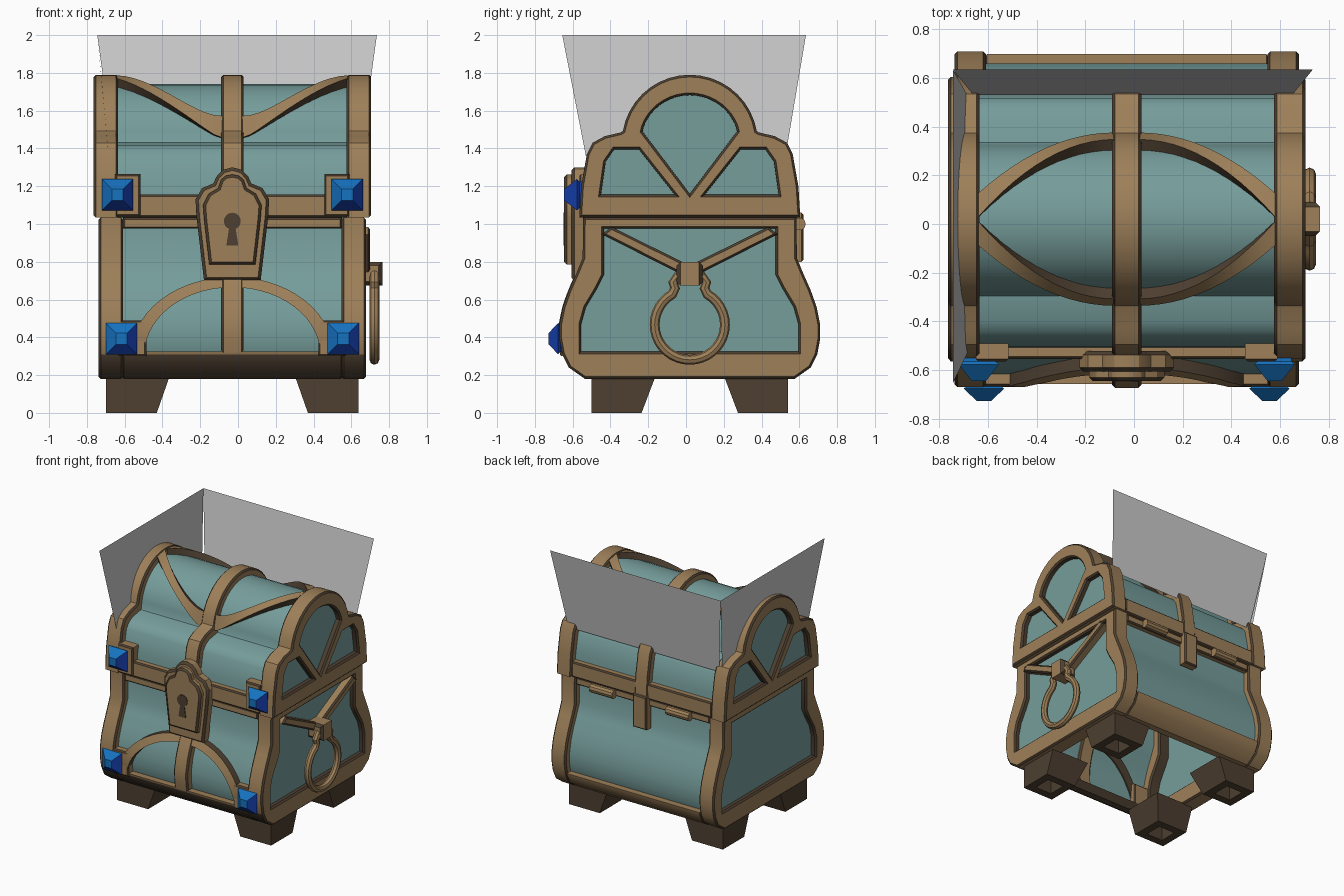
import bpy, bmesh, math
from mathutils import Matrix, Vector
from mathutils.geometry import intersect_point_line

if "Cube" in bpy.data.objects:
    bpy.data.objects.remove(bpy.data.objects["Cube"])

XC, YC = -0.03, 0.02          # chest centre


def material(name, rgb):
    m = bpy.data.materials.new(name)
    m.diffuse_color = (*rgb, 1)
    m.use_nodes = True
    m.node_tree.nodes["Principled BSDF"].inputs["Base Color"].default_value = m.diffuse_color
    return m


TEAL = material("teal panel", (0.18, 0.34, 0.33))
BROWN = material("brown trim", (0.34, 0.215, 0.10))
DARK = material("dark brown", (0.075, 0.05, 0.03))
LIGHT_BLUE = material("light blue", (0.008, 0.17, 0.53))
DEEP_BLUE = material("deep blue", (0.008, 0.05, 0.42))
GREY = material("grey sheet", (0.6, 0.6, 0.6))

SIDE = Matrix(((0, 0, 1), (1, 0, 0), (0, 1, 0)))     # drawn in y,z and thick in x
FRONT = Matrix(((1, 0, 0), (0, 0, -1), (0, 1, 0)))   # drawn in x,z and thick in y


def finish(name, mesh, mats):
    for m in mats:
        mesh.materials.append(m)
    ob = bpy.data.objects.new(name, mesh)
    bpy.context.collection.objects.link(ob)
    bpy.ops.object.select_all(action='DESELECT')
    ob.select_set(True)
    bpy.context.view_layer.objects.active = ob
    bpy.ops.object.shade_smooth_by_angle(angle=math.radians(32))
    return ob


def loft(name, rings, mats, rule=None, closed=True, caps=False, loop=False):
    """Skin a row of equal point rings; rule(face, side_index) picks the material."""
    bm = bmesh.new()
    vs = [[bm.verts.new(p) for p in r] for r in rings]
    n = len(vs[0])
    pairs = list(zip(vs, vs[1:])) + ([(vs[-1], vs[0])] if loop else [])
    made = []
    for a, b in pairs:
        for i in range(n if closed else n - 1):
            j = (i + 1) % n
            made.append((bm.faces.new((a[i], a[j], b[j], b[i])), i))
    if caps:
        made += [(bm.faces.new(vs[0]), -1), (bm.faces.new(vs[-1]), -1)]
    bmesh.ops.recalc_face_normals(bm, faces=bm.faces[:])
    if rule:
        for f, i in made:
            f.material_index = rule(f, i)
    me = bpy.data.meshes.new(name)
    bm.to_mesh(me)
    bm.free()
    return finish(name, me, mats)


def curve_mesh(cu, name):
    ob = bpy.data.objects.new(name, cu)
    bpy.context.collection.objects.link(ob)
    bpy.context.view_layer.update()
    dg = bpy.context.evaluated_depsgraph_get()
    me = bpy.data.meshes.new_from_object(ob.evaluated_get(dg))
    bpy.data.objects.remove(ob)
    me.materials.clear()
    return me


def add_spline(cu, pts):
    sp = cu.splines.new('POLY')
    sp.points.add(len(pts) - 1)
    for p, q in zip(sp.points, pts):
        p.co = (*q, 0, 1) if len(q) == 2 else (*q, 1)
    sp.use_cyclic_u = True


def plate(name, loops, axes, centre, half, bevel=0.012, mats=(BROWN, DARK), rule=None):
    """Outline with holes, chamfered; chamfers and hole walls use the second material."""
    cu = bpy.data.curves.new(name, 'CURVE')
    cu.dimensions, cu.fill_mode = '2D', 'BOTH'
    cu.extrude, cu.bevel_depth, cu.offset = half - bevel, bevel, -bevel
    cu.bevel_resolution = 0
    for pts in loops:
        add_spline(cu, pts)
    me = curve_mesh(cu, name)
    bm = bmesh.new()
    bm.from_mesh(me)
    bmesh.ops.remove_doubles(bm, verts=bm.verts[:], dist=0.0002)
    bmesh.ops.recalc_face_normals(bm, faces=bm.faces[:])
    segs = [(Vector((*a, 0)), Vector((*b, 0))) for h in loops[1:] for a, b in zip(h, h[1:] + h[:1])]
    for f in bm.faces:
        c, nz = f.calc_center_median(), abs(f.normal.z)
        dark = 0.3 < nz < 0.95 or bool(rule and rule(c, nz))
        if nz < 0.3:
            p = Vector((c.x, c.y, 0))
            for a, b in segs:
                q, t = intersect_point_line(p, a, b)
                if -0.01 <= t <= 1.01 and (q - p).length < 0.02:
                    dark = True
        f.material_index = int(dark)
    bm.to_mesh(me)
    bm.free()
    off = Vector((centre, 0, 0)) if axes is SIDE else Vector((0, centre, 0))
    me.transform(Matrix.Translation(off) @ axes.to_4x4())
    return finish(name, me, mats)


def box(name, x0, x1, y0, y1, z0, z1, bevel=0.01):
    return plate(name, [[(x0, z0), (x1, z0), (x1, z1), (x0, z1)]], FRONT, (y0 + y1) / 2, (y1 - y0) / 2, bevel)


def mirrored(half, c):
    """Full outline from (half width, height) points listed bottom to top."""
    return [(c + w, z) for w, z in half] + [(c - w, z) for w, z in reversed(half) if w > 1e-6]


def arc(r, a0, n=9):
    return [(r * math.cos(a), 1.43 + r * math.sin(a))
            for a in (math.radians(a0 + (90 - a0) * i / n) for i in range(n + 1))]


# Side profiles as half width and height
BODY = [(.555, .18), (.64, .24), (.675, .31), (.69, .39), (.69, .47), (.672, .56),
        (.64, .65), (.60, .74), (.567, .82), (.565, 1.035)]
LID = [(.585, 1.035), (.575, 1.2), (.545, 1.37), (.515, 1.43), (.45, 1.465), (.365, 1.485)] + arc(.36, 10)
LID_IN = [(.535, 1.035), (.525, 1.2), (.495, 1.35), (.465, 1.39), (.42, 1.415), (.315, 1.432)] + arc(.31, 2)


def body_half(z):
    for (w0, z0), (w1, z1) in zip(BODY, BODY[1:]):
        if z <= z1:
            return w0 + (w1 - w0) * (z - z0) / (z1 - z0)
    return BODY[-1][0]


# Teal shells, open underneath
def shell(name, half, hx):
    prof = mirrored(half, YC)
    loft(name, [[(XC + s * hx, y, z) for y, z in prof] for s in (-1, 1)], [TEAL], closed=False, caps=True)


shell("body_panels", [(w - .05, z) for w, z in BODY], .668)
shell("lid_panels", LID_IN, .692)

# End frames of body and lid
body_hole = mirrored([(.575, .325), (.575, .47), (.55, .56), (.49, .66), (.455, .73), (.455, .975)], YC)
top_hole = [(YC, 1.16)] + mirrored([(.25, 1.49)] + [(r * .72, 1.43 + (z - 1.43) * .70) for r, z in arc(.36, 20)], YC)
tri = [(.08, 1.155), (.47, 1.155), (.445, 1.33), (.40, 1.395), (.27, 1.395)]
tri_holes = [[(YC + s * y, z) for y, z in tri] for s in (-1, 1)]
front_foot = lambda c, nz: nz < .95 and c.y < .31 and c.x < 0
for side, s in (("left", -1), ("right", 1)):
    plate(side + "_body_frame", [mirrored(BODY, YC), body_hole], SIDE, XC + s * .643, .065, rule=front_foot)
    plate(side + "_lid_frame", [mirrored(LID, YC), top_hole] + tri_holes, SIDE, XC + s * .67, .065)

# Long bands on front and back
low = [(w, z) for w, z in BODY if z < .32] + [(.678, .325), (.59, .325), (.50, .18)]
for name, s in (("front", -1), ("back", 1)):
    plate(name + "_bottom_band", [[(YC + s * w, z) for w, z in low]], SIDE, XC, .58, .006, rule=front_foot)
    ys = sorted((YC + s * .50, YC + s * .56))
    box(name + "_body_top_band", XC - .58, XC + .58, *ys, .975, 1.035)
    ys = sorted((YC + s * .51, YC + s * .575))
    box(name + "_lid_band", XC - .608, XC + .608, *ys, 1.035, 1.155)

# Centre straps
right_in = LID_IN
lid_strap = mirrored(LID, YC) + mirrored([(w - .02 if w > .02 else 0, z - .02) for w, z in LID_IN], YC)[::-1]
plate("lid_strap", [lid_strap], SIDE, XC, .06)
zs = [.32 + .4 * i / 8 for i in range(9)]
strap = [(YC - body_half(z) - .004, z) for z in zs] + [(YC - body_half(z) + .07, z) for z in reversed(zs)]
plate("front_strap", [strap], SIDE, XC, .06)
box("back_strap", XC - .06, XC + .06, .55, .622, .80, 1.06)


# Curved ribbons laid on a surface
def ribbon(name, a, b, surf):
    rings = [[surf(*p, 0), surf(*q, 0), surf(*q, .06), surf(*p, .06)] for p, q in zip(a, b)]
    loft(name, rings, [BROWN, DARK], lambda f, i: 0 if i == 0 else 1, caps=True)


def ellipse(rx, rz):
    return [(-rx * math.cos(math.pi * i / 28), .31 + rz * math.sin(math.pi * i / 28)) for i in range(29)]


ribbon("front_arch", ellipse(.535, .41), ellipse(.465, .355),
       lambda x, z, d: (XC + x, YC - body_half(z) + d, z))

us = [1 - i / 12 for i in range(13)]
for sx in (-1, 1):
    for sy in (-1, 1):
        def barrel(x, y, d):
            a = math.asin(min(y / .365, 1))
            return (XC + sx * x, YC + sy * (.357 - d) * math.sin(a), 1.43 + (.357 - d) * math.cos(a))
        ribbon("lid_lens_rib", [(.05 + .56 * u, .364 - .254 * u * u) for u in us],
               [(.05 + .56 * u, .335 - .325 * u * u) for u in us], barrel)


# Corner patches and gems
def square(x, y, z, h):
    return [(x - h, y, z - h), (x + h, y, z - h), (x + h, y, z + h), (x - h, y, z + h)]


def gem(name, x, z, yb, yt):
    loft(name, [square(x, yb + .03, z, .07), square(x, yb, z, .07), square(x, yb - .012, z, .083),
                square(x, yt, z, .03)], [LIGHT_BLUE, DEEP_BLUE],
         lambda f, i: int(f.normal.z - f.normal.x < -.1), caps=True)


for s in (-1, 1):
    xs = sorted((XC + s * .487, XC + s * .62))
    box("lid_corner_patch", *xs, -.565, -.48, 1.04, 1.265)
    xs = sorted((XC + s * .455, XC + s * .60))
    box("body_corner_patch", *xs, -.668, -.57, .30, .49)
    gem("lid_gem", XC + s * .608, 1.155, -.565, -.645)
    gem("body_gem", XC + s * .587, .393, -.665, -.727)
    # Hinge barrels
    ring = [(.60 + .034 * math.cos(math.tau * i / 10), 1.0 + .034 * math.sin(math.tau * i / 10)) for i in range(10)]
    loft("hinge", [[(XC + s * .33 + e, y, z) for y, z in ring] for e in (-.1, .1)], [BROWN], caps=True)

# Lock
plate("lock_back", [mirrored([(.15, .70), (.19, 1.04), (.195, 1.13), (.16, 1.19), (.10, 1.215),
                              (.085, 1.25), (.05, 1.287), (0, 1.30)], XC)], FRONT, -.565, .042, .016)
plate("lock_front", [mirrored([(.122, .785), (.15, 1.03), (.155, 1.1), (.125, 1.16), (.075, 1.19),
                               (.06, 1.235), (.035, 1.255), (0, 1.262)], XC)], FRONT, -.615, .03, .014)
keyhole = [(.032, .885), (.018, .975)] + [(.045 * math.cos(a), 1.015 + .045 * math.sin(a))
                                         for a in (math.radians(-60 + 25 * i) for i in range(7))]
plate("keyhole", [mirrored(keyhole, XC)], FRONT, -.645, .004, 0, mats=(DARK, DARK))

# Handle on the right side: bars, bracket and hanging ring
for s in (-1, 1):
    plate("handle_bar", [[(YC + s * y, z) for y, z in ((.415, .985), (.02, .79), (.05, .735), (.465, .945))]],
          SIDE, .66, .04)
box("handle_bracket", .63, .765, YC - .07, YC + .07, .675, .80, .02)
path = [(.186 * math.sin(a), .467 - .186 * math.cos(a))
        for a in (math.radians(10 * i) for i in range(16))]
path = path + [(.078, .66), (.088, .69), (.06, .73)]
path = path + [(-y, z) for y, z in reversed(path[1:])]
cu = bpy.data.curves.new("handle_ring", 'CURVE')
cu.dimensions, cu.bevel_depth, cu.bevel_resolution = '3D', .026, 2
add_spline(cu, [(.722, YC + y, z) for y, z in path])
finish("handle_ring", curve_mesh(cu, "handle_ring"), [BROWN])

# Hollow feet
for sx in (-1, 1):
    for sy in (-1, 1):
        def rect(x0, x1, y0, y1, z):
            return [(XC + sx * x, YC + sy * y, z) for x, y in ((x0, y0), (x1, y0), (x1, y1), (x0, y1))]
        loft("foot", [rect(.335, .668, .185, .52, .185), rect(.40, .668, .255, .52, 0),
                      rect(.462, .606, .317, .458, 0), rect(.462, .606, .317, .458, .185)], [DARK], loop=True)

# Grey sheets behind and beside the lid
loft("back_sheet", [[(-.745, .635, 2), (.735, .635, 2)], [(-.66, .53, 1.38), (.65, .53, 1.38)]], [GREY], closed=False)
loft("left_sheet", [[(-.745, -.655, 2), (-.745, .635, 2)], [(-.685, -.53, 1.36), (-.685, .53, 1.38)]],
     [GREY], closed=False)
